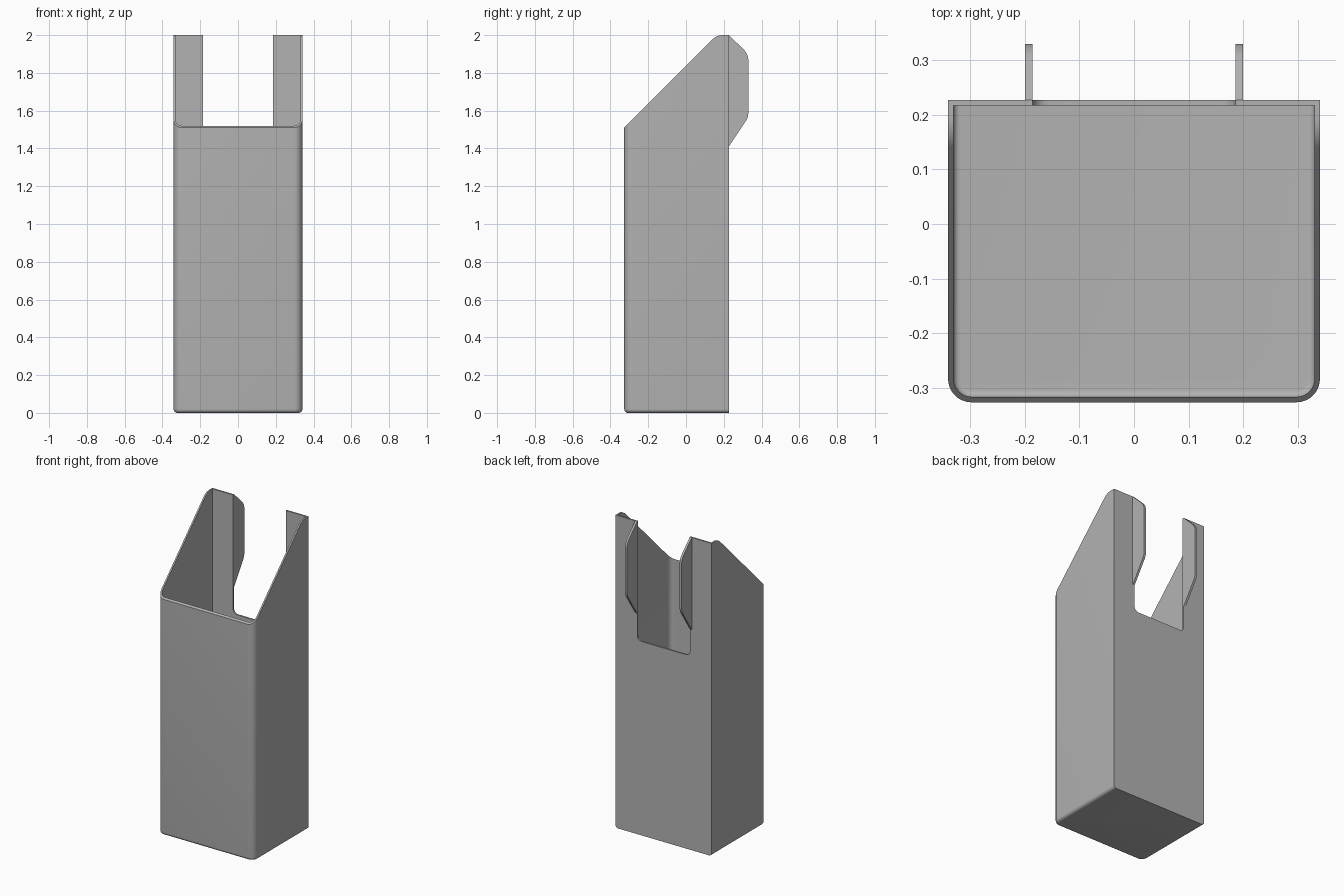
import bpy
import bmesh
import math
from mathutils import Vector

if "Cube" in bpy.data.objects:
    bpy.data.objects.remove(bpy.data.objects["Cube"])

HALF_W, FRONT, BACK = 0.341, -0.327, 0.227
WALL, TOP = 0.01, 2.0
SLOT_X, SLOT_Z, TAB = 0.186, 1.24, 0.014

grey = bpy.data.materials.new("sheet grey")
grey.use_nodes = True
grey.diffuse_color = (0.45, 0.45, 0.45, 1)
grey.node_tree.nodes["Principled BSDF"].inputs["Base Color"].default_value = (0.45, 0.45, 0.45, 1)


def rounded(corners, steps=8):
    """Polygon from (u, v, radius) corners, with each corner filleted."""
    out = []
    for i, (u, v, r) in enumerate(corners):
        p = Vector((u, v))
        if r <= 0:
            out.append(p)
            continue
        a = (Vector(corners[i - 1][:2]) - p).normalized()
        b = (Vector(corners[(i + 1) % len(corners)][:2]) - p).normalized()
        half = a.angle(b) / 2
        centre = p + (a + b).normalized() * r / math.sin(half)
        start = p + a * r / math.tan(half) - centre
        end = p + b * r / math.tan(half) - centre
        sweep = start.angle(end)
        for k in range(steps + 1):
            t = k / steps
            out.append(centre + (start * math.sin((1 - t) * sweep)
                                 + end * math.sin(t * sweep)) / math.sin(sweep))
    return out


def loft(name, rings):
    """Solid skinned through rings of equal length, capped at both ends."""
    bm = bmesh.new()
    loops = [[bm.verts.new(c) for c in ring] for ring in rings]
    n = len(loops[0])
    for low, high in zip(loops, loops[1:]):
        for i in range(n):
            j = (i + 1) % n
            bm.faces.new((low[i], low[j], high[j], high[i]))
    bm.faces.new(loops[0][::-1])
    bm.faces.new(loops[-1])
    bmesh.ops.recalc_face_normals(bm, faces=bm.faces)
    mesh = bpy.data.meshes.new(name)
    bm.to_mesh(mesh)
    bm.free()
    mesh.materials.append(grey)
    obj = bpy.data.objects.new(name, mesh)
    bpy.context.collection.objects.link(obj)
    return obj


def bin_solid(name, inset, bottom, top, radius, fillet):
    """Square-backed box with rounded front corners and rounded lower edges."""
    rings = []
    for k in range(7):
        a = k / 6 * math.pi / 2
        d = inset + fillet * (1 - math.sin(a))
        z = bottom + fillet * (1 - math.cos(a))
        r = radius - d
        w, f, b = HALF_W - d, FRONT + d, BACK - inset
        rings.append([(p.x, p.y, z) for p in
                      rounded([(-w, f, r), (w, f, r), (w, b, 0), (-w, b, 0)])])
    rings.append([(x, y, top) for x, y, _ in rings[-1]])
    return loft(name, rings)


def side_prism(name, corners, x0, x1):
    pts = rounded(corners)
    return loft(name, [[(x, p.x, p.y) for p in pts] for x in (x0, x1)])


def cut(target, tool, operation):
    mod = target.modifiers.new("cut", 'BOOLEAN')
    mod.operation, mod.solver, mod.object = operation, 'EXACT', tool
    select(target)
    bpy.ops.object.modifier_apply(modifier=mod.name)
    bpy.data.objects.remove(tool)


def select(obj):
    bpy.ops.object.select_all(action='DESELECT')
    obj.select_set(True)
    bpy.context.view_layer.objects.active = obj


# Hollow bin
body = bin_solid("bin_body", 0, 0, 2.2, 0.043, 0.02)
cut(body, bin_solid("hollow", WALL, WALL, 2.3, 0.043, 0.012), 'DIFFERENCE')

# Sloping rim
cut(body, side_prism("rim_profile", [(-0.5, -0.1, 0), (0.4, -0.1, 0), (0.4, TOP, 0),
                                     (0.163, TOP, 0.075), (-0.5, 1.337, 0)], -0.5, 0.5), 'INTERSECT')

# Slot in the back wall
slot = rounded([(-SLOT_X, SLOT_Z, 0.03), (SLOT_X, SLOT_Z, 0.03),
                (SLOT_X, 2.3, 0), (-SLOT_X, 2.3, 0)])
cut(body, loft("slot", [[(p.x, y, p.y) for p in slot] for y in (0.19, 0.3)]), 'DIFFERENCE')

# Mounting tabs folded out beside the slot
parts = [body]
for side, label in ((1, "left"), (-1, "right")):
    parts.append(side_prism(label + "_tab", [(BACK, 1.41, 0), (0.33, 1.565, 0.08), (0.33, 1.9, 0.08),
                                             (BACK, TOP, 0)],
                            side * SLOT_X, side * (SLOT_X + TAB)))

for obj in parts:
    select(obj)
    bpy.ops.object.shade_smooth_by_angle(angle=math.radians(30))
